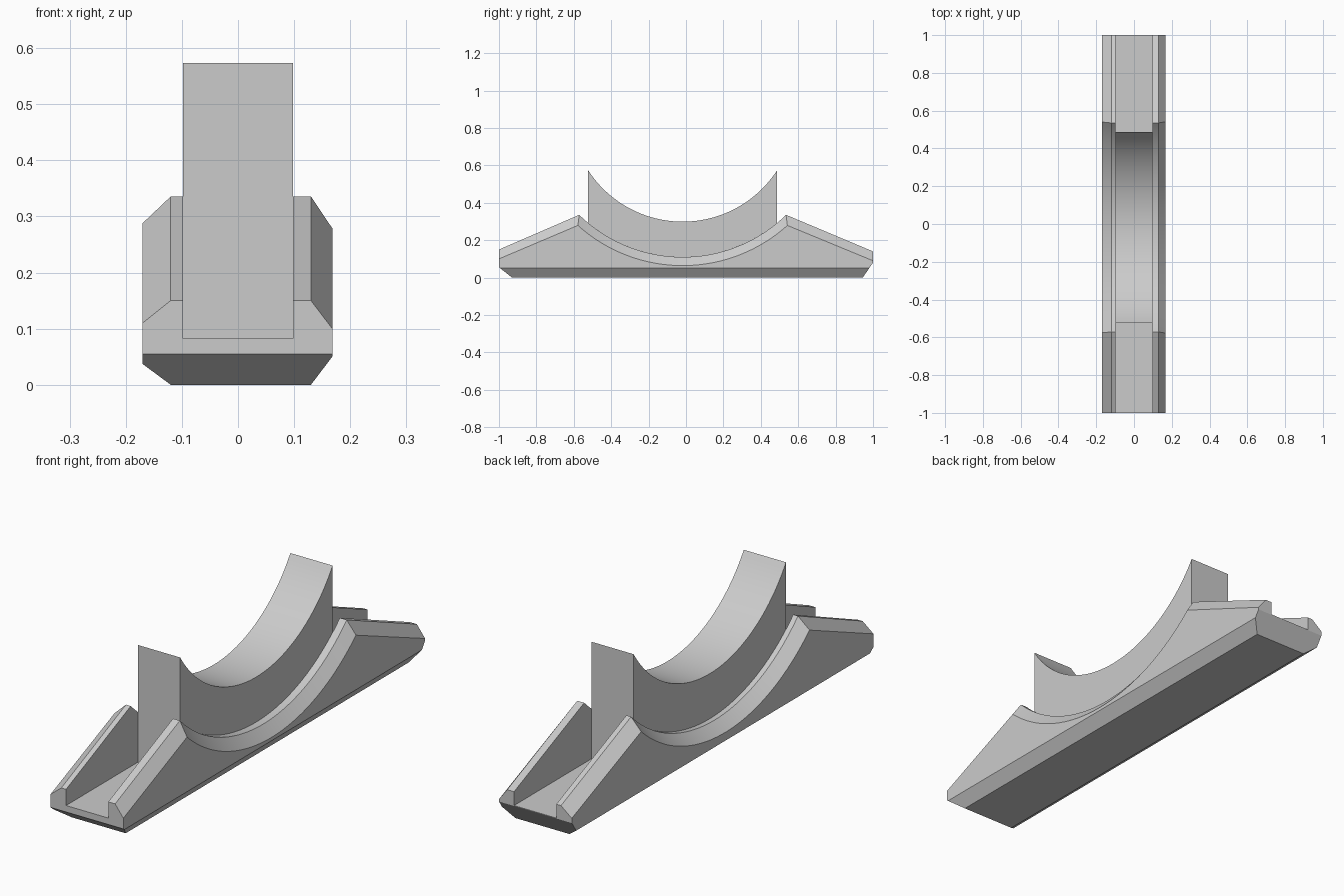
import bpy
import bmesh
import math
from mathutils import Vector

cube = bpy.data.objects.get("Cube")
if cube:
    bpy.data.objects.remove(cube, do_unlink=True)

GREY = (0.6, 0.6, 0.6, 1)
mat = bpy.data.materials.new("plain grey")
mat.use_nodes = True
mat.diffuse_color = GREY
mat.node_tree.nodes["Principled BSDF"].inputs["Base Color"].default_value = GREY

MID_Y, MID_Z = -0.018, 0.901   # shared centre of the cradle arcs
SEGMENTS = 48
FLOOR = 0.082


def arc(half, radius):
    """Concave arc as (y, z) points, front to back."""
    a = math.asin(half / radius)
    angles = [-a + 2 * a * i / SEGMENTS for i in range(SEGMENTS + 1)]
    return [(MID_Y + radius * math.sin(t), MID_Z - radius * math.cos(t)) for t in angles]


def rail(front_z, back_z, half, radius):
    """Top line of a side rail: ramp up, cradle arc, ramp down."""
    return [(-1, front_z)] + arc(half, radius) + [(1, back_z)]


def finish(name, bm):
    bmesh.ops.recalc_face_normals(bm, faces=bm.faces[:])
    mesh = bpy.data.meshes.new(name)
    bm.to_mesh(mesh)
    bm.free()
    mesh.materials.append(mat)
    obj = bpy.data.objects.new(name, mesh)
    bpy.context.collection.objects.link(obj)
    bpy.ops.object.select_all(action='DESELECT')
    obj.select_set(True)
    bpy.context.view_layer.objects.active = obj
    bpy.ops.object.shade_smooth_by_angle(angle=math.radians(20))


def cut(bm, point, normal):
    """Slice away everything beyond a plane and cap the opening."""
    geom = bm.verts[:] + bm.edges[:] + bm.faces[:]
    res = bmesh.ops.bisect_plane(bm, geom=geom, plane_co=point,
                                 plane_no=Vector(normal).normalized(), clear_outer=True)
    edges = [e for e in res["geom_cut"] if isinstance(e, bmesh.types.BMEdge)]
    bmesh.ops.holes_fill(bm, edges=edges, sides=0)


# Channelled base: sections lofted along the length
inner = rail(0.15, 0.14, 0.553, 0.791)
left = rail(0.10, 0.09, 0.56, 0.837)
right = rail(0.11, 0.10, 0.558, 0.829)
bm = bmesh.new()
rings = []
for (yi, zi), (yl, zl), (yr, zr) in zip(inner, left, right):
    section = [(-0.17, yr, 0), (-0.17, yr, zr), (-0.12, yi, zi), (-0.098, yi, zi),
               (-0.098, yi, FLOOR), (0.098, yi, FLOOR), (0.098, yi, zi),
               (0.13, yi, zi), (0.168, yl, zl), (0.168, yl, 0)]
    rings.append([bm.verts.new(p) for p in section])
for a, b in zip(rings, rings[1:]):
    for i in range(len(a)):
        j = (i + 1) % len(a)
        bm.faces.new((a[i], a[j], b[j], b[i]))
bm.faces.new(rings[0])
bm.faces.new(rings[-1][::-1])
bmesh.ops.recalc_face_normals(bm, faces=bm.faces[:])

# Bevels around the underside
cut(bm, (-0.12, 0, 0), (-0.037, 0, -0.05))
cut(bm, (0.13, 0, 0), (0.05, 0, -0.038))
cut(bm, (0, -0.93, 0), (0, -0.055, -0.07))
cut(bm, (0, 0.945, 0), (0, 0.08, -0.055))
finish("channelled_base", bm)

# Cradle block standing in the channel
bm = bmesh.new()
profile = arc(0.505, 0.602)
outline = [(profile[0][0], FLOOR)] + profile + [(profile[-1][0], FLOOR)]
face = bm.faces.new([bm.verts.new((-0.098, y, z)) for y, z in outline])
ext = bmesh.ops.extrude_face_region(bm, geom=[face])
moved = [v for v in ext["geom"] if isinstance(v, bmesh.types.BMVert)]
bmesh.ops.translate(bm, verts=moved, vec=(0.196, 0, 0))
finish("cradle_block", bm)
